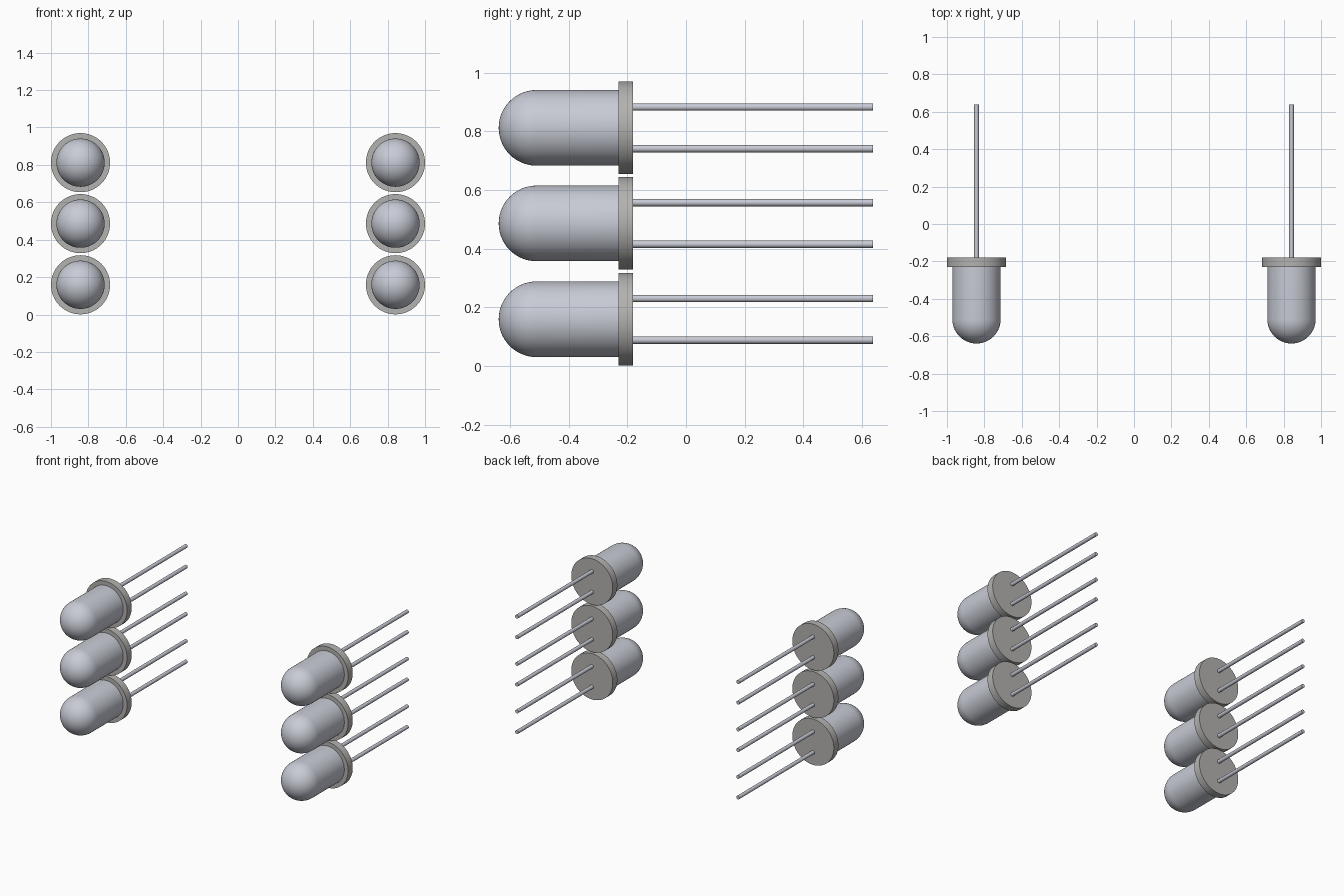
import bpy, math

cube = bpy.data.objects.get("Cube")
if cube:
    bpy.data.objects.remove(cube)

BULB_R, FLANGE_R, LEG_R = 0.129, 0.158, 0.0125
DOME_Y, FLANGE_FRONT, FLANGE_BACK, LEG_END = -0.51, -0.23, -0.18, 0.638
COLUMN_X = 0.842
ROWS = {"lower": 0.159, "middle": 0.486, "upper": 0.812}


def material(name, rgb):
    mat = bpy.data.materials.new(name)
    mat.use_nodes = True
    mat.diffuse_color = (*rgb, 1)
    mat.node_tree.nodes["Principled BSDF"].inputs["Base Color"].default_value = (*rgb, 1)
    return mat


silver = material("silver grey", (0.58, 0.60, 0.67))
grey = material("warm grey", (0.45, 0.445, 0.435))


def lathe(name, profile, x, z, mat, sides):
    """Turn a (radius, y) profile around an axis running along y."""
    verts, faces, rings = [], [], []
    for r, y in profile:
        count = 1 if r < 1e-5 else sides
        rings.append(range(len(verts), len(verts) + count))
        for i in range(count):
            a = math.tau * i / sides
            verts.append((r * math.cos(a), y, r * math.sin(a)))
    for lo, hi in zip(rings, rings[1:]):
        for i in range(sides):
            j = (i + 1) % sides
            if len(lo) == 1:
                faces.append((lo[0], hi[i], hi[j]))
            else:
                faces.append((lo[j], lo[i], hi[i], hi[j]))
    # Flat end caps
    if len(rings[0]) > 1:
        faces.append(tuple(rings[0]))
    faces.append(tuple(reversed(rings[-1])))
    mesh = bpy.data.meshes.new(name)
    mesh.from_pydata(verts, [], faces)
    mesh.materials.append(mat)
    obj = bpy.data.objects.new(name, mesh)
    obj.location = (x, 0, z)
    bpy.context.collection.objects.link(obj)
    bpy.ops.object.select_all(action="DESELECT")
    obj.select_set(True)
    bpy.context.view_layer.objects.active = obj
    bpy.ops.object.mode_set(mode="EDIT")
    bpy.ops.mesh.select_all(action="SELECT")
    bpy.ops.mesh.normals_make_consistent(inside=False)
    bpy.ops.object.mode_set(mode="OBJECT")
    bpy.ops.object.shade_smooth_by_angle(angle=math.radians(35))


# Rounded dome followed by a straight body
STEPS = 14
dome = [(BULB_R * math.sin(t), DOME_Y - BULB_R * math.cos(t))
        for t in (math.pi / 2 * i / STEPS for i in range(STEPS + 1))]
bulb_profile = dome + [(BULB_R, FLANGE_FRONT)]

for side, x in (("left", COLUMN_X), ("right", -COLUMN_X)):
    for row, z in ROWS.items():
        tag = f"{row}_{side}"
        lathe(f"bulb_{tag}", bulb_profile, x, z, silver, 64)
        lathe(f"flange_{tag}", [(FLANGE_R, FLANGE_FRONT), (FLANGE_R, FLANGE_BACK)], x, z, grey, 64)
        # Pair of wire legs, one above the other
        for leg, dz in (("top", 0.071), ("bottom", -0.071)):
            lathe(f"{leg}_leg_{tag}", [(LEG_R, FLANGE_BACK), (LEG_R, LEG_END)], x, z + dz, silver, 20)
